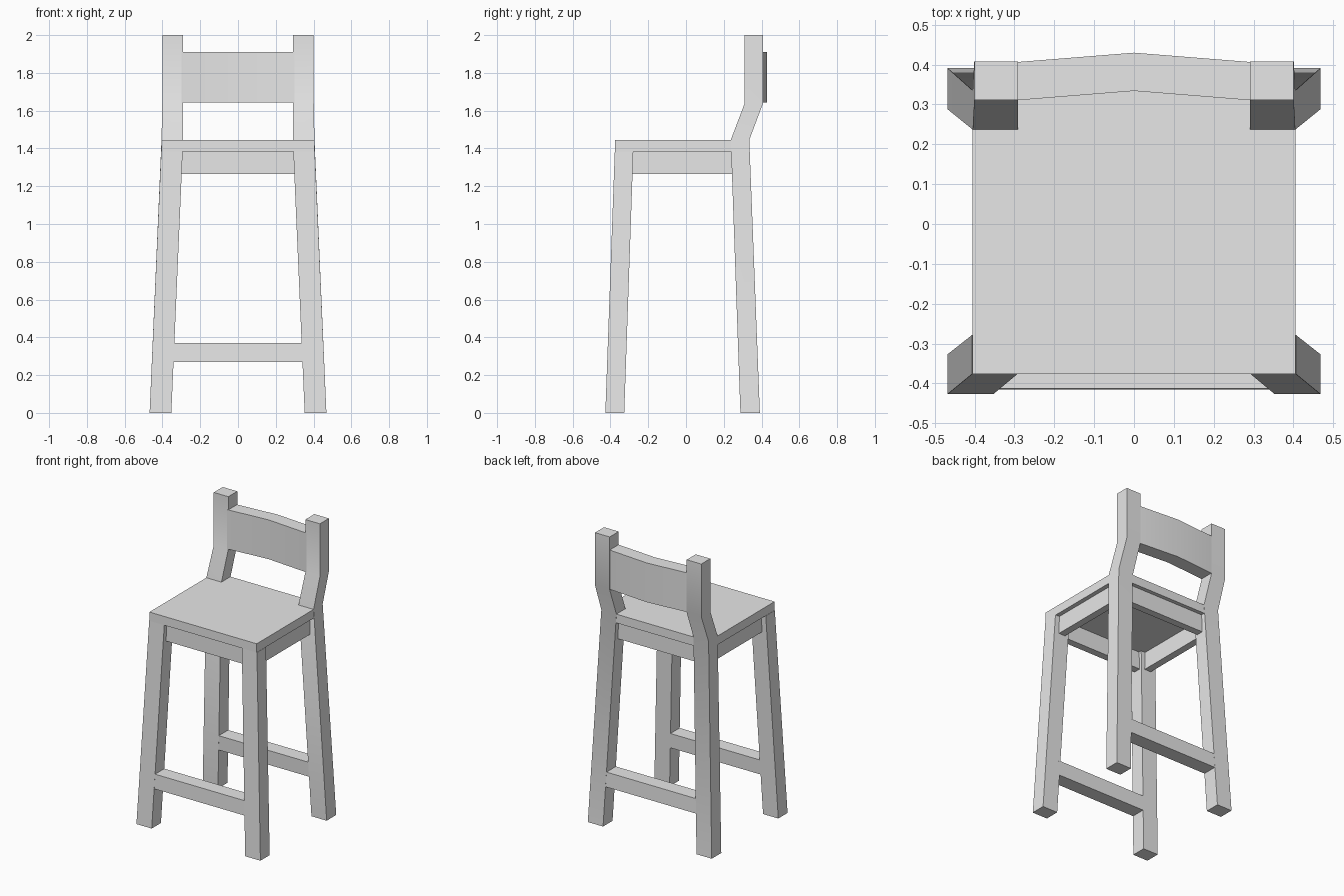
import bpy
import bmesh
from math import radians

cube = bpy.data.objects.get("Cube")
if cube:
    bpy.data.objects.remove(cube, do_unlink=True)

grey = bpy.data.materials.new("plain grey")
grey.use_nodes = True
colour = (0.8, 0.8, 0.8, 1)
grey.diffuse_color = colour
grey.node_tree.nodes["Principled BSDF"].inputs["Base Color"].default_value = colour


def finish(name, bm, mirror=False):
    """Turn a bmesh into a shaded object, optionally mirrored left to right."""
    bmesh.ops.recalc_face_normals(bm, faces=bm.faces)
    mesh = bpy.data.meshes.new(name)
    bm.to_mesh(mesh)
    bm.free()
    mesh.materials.append(grey)
    obj = bpy.data.objects.new(name, mesh)
    bpy.context.collection.objects.link(obj)
    if mirror:
        obj.modifiers.new("Mirror", "MIRROR").use_mirror_merge = False
    bpy.ops.object.select_all(action="DESELECT")
    obj.select_set(True)
    bpy.context.view_layer.objects.active = obj
    bpy.ops.object.shade_smooth_by_angle(angle=radians(30))
    return obj


def loft(name, rings, mirror=False):
    """Skin a list of four-cornered rings and cap both ends."""
    bm = bmesh.new()
    loops = [[bm.verts.new(p) for p in ring] for ring in rings]
    for a, b in zip(loops, loops[1:]):
        for i in range(4):
            j = (i + 1) % 4
            bm.faces.new((a[i], a[j], b[j], b[i]))
    bm.faces.new(loops[0])
    bm.faces.new(loops[-1])
    return finish(name, bm, mirror)


def level(z, x0, x1, y0, y1):
    """Horizontal rectangle at height z."""
    return [(x0, y0, z), (x1, y0, z), (x1, y1, z), (x0, y1, z)]


def upright(x, y0, y1, z0, z1):
    """Vertical rectangle across the depth at a given x."""
    return [(x, y0, z0), (x, y1, z0), (x, y1, z1), (x, y0, z1)]


# Seat slab
LOW, TOP = 1.385, 1.445
loft("seat", [level(z, -0.405, 0.405, -0.377, 0.335) for z in (LOW, TOP)])

# Splayed legs, the back pair running on into the backrest posts
loft("front_legs", [level(0, 0.353, 0.468, -0.427, -0.327),
                    level(LOW, 0.293, 0.407, -0.377, -0.279)], mirror=True)
loft("back_legs", [level(0, 0.353, 0.468, 0.288, 0.391),
                   level(TOP, 0.291, 0.405, 0.237, 0.335),
                   level(1.64, 0.291, 0.401, 0.311, 0.408),
                   level(2, 0.291, 0.401, 0.311, 0.408)], mirror=True)

# Backrest rail, bowed backwards in the middle
loft("back_rail", [upright(x, y, y + 0.096, 1.642, 1.91)
                   for x, y in ((-0.30, 0.31), (0, 0.334), (0.30, 0.31))])

# Apron frame under the seat, set in from the legs
BOTTOM, WALL = 1.265, 0.05
for name, y in (("front_apron", -0.35), ("back_apron", 0.258)):
    loft(name, [upright(x, y, y + WALL, BOTTOM, LOW) for x in (-0.31, 0.31)])
loft("side_aprons", [level(z, 0.325, 0.325 + WALL, -0.29, 0.25)
                     for z in (BOTTOM, LOW)], mirror=True)

# Stretchers between the front legs and between the back legs
for name, lower, upper in (("front_stretcher", (-0.416, -0.318), (-0.413, -0.314)),
                           ("back_stretcher", (0.279, 0.38), (0.275, 0.376))):
    loft(name, [level(0.27, -0.36, 0.36, *lower),
                level(0.37, -0.35, 0.35, *upper)])
